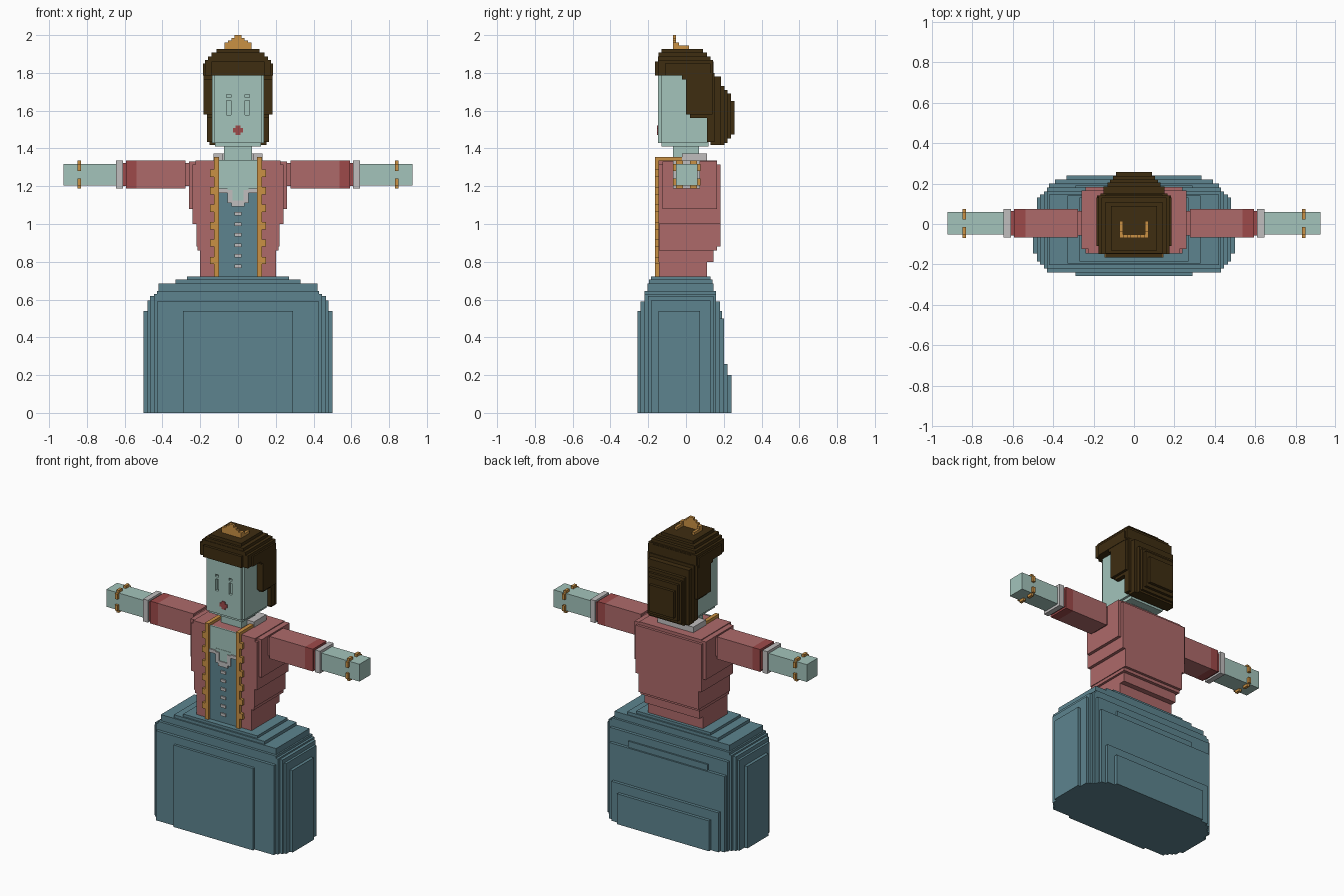
import bpy, bmesh

if "Cube" in bpy.data.objects:
    bpy.data.objects.remove(bpy.data.objects["Cube"], do_unlink=True)


def material(name, r, g, b):
    lin = [((c / 255 + 0.055) / 1.055) ** 2.4 for c in (r, g, b)] + [1.0]
    m = bpy.data.materials.new(name)
    m.use_nodes = True
    m.diffuse_color = lin
    m.node_tree.nodes["Principled BSDF"].inputs["Base Color"].default_value = lin
    return m


SKIN = material("pale_green_skin", 163, 196, 187)
RED = material("dusty_red_cloth", 174, 106, 106)
DARK_RED = material("deep_red", 158, 74, 74)
TEAL = material("teal_cloth", 93, 132, 143)
HAIR = material("dark_brown_hair", 62, 45, 17)
GOLD = material("gold", 202, 145, 68)
WHITE = material("grey_white_trim", 192, 190, 190)


def build(name, mat, boxes):
    """One object from boxes given as (x0, x1, y0, y1, z0, z1)."""
    bm = bmesh.new()
    for x0, x1, y0, y1, z0, z1 in boxes:
        verts = bmesh.ops.create_cube(bm, size=1)["verts"]
        for v in verts:
            v.co = (x1 if v.co.x > 0 else x0,
                    y1 if v.co.y > 0 else y0,
                    z1 if v.co.z > 0 else z0)
    bmesh.ops.recalc_face_normals(bm, faces=bm.faces)
    mesh = bpy.data.meshes.new(name)
    bm.to_mesh(mesh)
    bm.free()
    mesh.materials.append(mat)
    obj = bpy.data.objects.new(name, mesh)
    bpy.context.collection.objects.link(obj)


def centred(boxes):
    """Boxes (half width, y0, y1, z0, z1) centred on x = 0."""
    return [(-b[0], *b) for b in boxes]


def flip(boxes):
    return [(-b[1], -b[0], *b[2:]) for b in boxes]


def pair(name, mat, boxes):
    build("left_" + name, mat, boxes)
    build("right_" + name, mat, flip(boxes))


# Skirt: nested blocks giving stepped, rounded edges
build("skirt", TEAL, centred([
    (0.50, -0.145, 0.075, 0, 0.54),
    (0.48, -0.185, 0.13, 0, 0.595),
    (0.465, -0.20, 0.145, 0, 0.62),
    (0.445, -0.22, 0.16, 0, 0.63),
    (0.43, -0.24, 0.18, 0, 0.59),
    (0.29, -0.257, 0.19, 0, 0.54),
    (0.42, -0.203, 0.145, 0, 0.685),
    (0.43, -0.22, 0.16, 0, 0.645),
    (0.33, -0.195, 0.14, 0, 0.705),
    (0.27, -0.185, 0.13, 0, 0.722),
    (0.42, -0.18, 0.20, 0, 0.50),
    (0.39, -0.18, 0.22, 0, 0.26),
    (0.335, -0.18, 0.24, 0, 0.20),
]))

# Jacket body, tapering to the waist
build("jacket", RED, centred([
    (0.26, -0.125, 0.165, 1.08, 1.33),
    (0.24, -0.145, 0.182, 1.00, 1.315),
    (0.225, -0.145, 0.165, 1.00, 1.335),
    (0.22, -0.144, 0.182, 0.88, 1.10),
    (0.215, -0.143, 0.165, 0.86, 1.00),
    (0.20, -0.145, 0.145, 0.80, 1.00),
    (0.20, -0.144, 0.11, 0.72, 0.90),
]))

# Chest, bodice, neckline and fastenings
build("bodice", TEAL, centred([(0.102, -0.149, -0.14, 0.722, 1.17)]))
build("chest", SKIN, centred([(0.102, -0.149, -0.14, 1.17, 1.338),
                              (0.055, -0.151, -0.14, 1.12, 1.2)]))
neckline = [(0.055, 0.10, -0.157, -0.145, 1.165, 1.187),
            (0.03, 0.055, -0.157, -0.145, 1.11, 1.18),
            (0.0, 0.035, -0.157, -0.145, 1.092, 1.125)]
build("neckline_trim", WHITE, neckline + flip(neckline))
build("buttons", WHITE, centred([
    (0.018, -0.157, -0.145, 1.046 - 0.0556 * i, 1.064 - 0.0556 * i)
    for i in range(6)]))

# Gold jacket edging with tabs, folding over the shoulders
edging = [(0.10, 0.126, -0.165, -0.14, 0.722, 1.354),
          (0.10, 0.126, -0.165, -0.02, 1.33, 1.354)]
edging += [(0.10, 0.147, -0.165, -0.14, 1.25 - 0.0926 * i, 1.288 - 0.0926 * i)
           for i in range(6)]
pair("jacket_edging", GOLD, edging)

# Collar
collar = [(0.08, 0.13, -0.02, 0.11, 1.33, 1.372)]
build("collar", WHITE, collar + flip(collar)
      + [(-0.10, 0.10, 0.07, 0.11, 1.33, 1.372)])

# Arms
pair("sleeve", RED, [(0.24, 0.54, -0.058, 0.064, 1.20, 1.322),
                     (0.277, 0.537, -0.068, 0.075, 1.188, 1.335)])
pair("sleeve_cuff", DARK_RED, [(0.537, 0.593, -0.068, 0.075, 1.188, 1.335),
                               (0.59, 0.612, -0.058, 0.064, 1.20, 1.322)])
pair("wrist_band", WHITE, [(0.61, 0.645, -0.068, 0.075, 1.188, 1.335)])
pair("hand", SKIN, [(0.64, 0.923, -0.053, 0.06, 1.204, 1.318)])

# Bracelets: two gold tabs on each face of the wrist
tabs = []
for s in (-1, 1):
    for a in (0.019, -0.056):
        y, z = 0.0035 + a, 1.261 + a
        ey, ez = 0.0035 + s * 0.062, 1.261 + s * 0.064
        tabs.append((0.832, 0.85, y, y + 0.037, ez - 0.01, ez + 0.01))
        tabs.append((0.832, 0.85, ey - 0.01, ey + 0.01, z, z + 0.037))
pair("bracelet", GOLD, tabs)

# Neck and head; gaps in the front layer form sunken eyes and brows
build("neck", SKIN, centred([(0.074, -0.07, 0.07, 1.30, 1.43)]))
F0, F1 = -0.148, -0.13
face = [(0.06, 0.125, F0, F1, 1.43, 1.80)]
face += [(0.037, 0.06, F0, F1, a, b)
         for a, b in ((1.43, 1.578), (1.655, 1.67), (1.685, 1.80))]
build("head", SKIN, centred([
    (0.137, -0.13, 0.12, 1.43, 1.80),
    (0.122, -0.13, 0.12, 1.41, 1.80),
    (0.037, F0, F1, 1.43, 1.80),
]) + face + flip(face))
build("mouth", DARK_RED, centred([(0.026, -0.153, -0.145, 1.484, 1.508),
                                  (0.014, -0.153, -0.145, 1.47, 1.522)]))

# Hair: stepped cap, side locks and a layered mass at the back
build("hair_cap", HAIR, centred([
    (0.185, -0.11, 0.13, 1.785, 1.85),
    (0.175, -0.148, 0.142, 1.785, 1.868),
    (0.14, -0.165, 0.145, 1.785, 1.86),
    (0.16, -0.148, 0.13, 1.785, 1.888),
    (0.14, -0.145, 0.11, 1.785, 1.907),
    (0.115, -0.13, 0.09, 1.785, 1.927),
]))
pair("side_hair", HAIR, [(0.13, 0.182, 0.0, 0.14, 1.58, 1.80),
                         (0.13, 0.182, -0.02, 0.14, 1.765, 1.80),
                         (0.13, 0.165, 0.02, 0.14, 1.562, 1.80)])
build("back_hair", HAIR, centred([
    (0.165, 0.11, 0.15, 1.435, 1.80),
    (0.15, 0.13, 0.185, 1.417, 1.78),
    (0.13, 0.13, 0.205, 1.417, 1.73),
    (0.12, 0.13, 0.22, 1.43, 1.71),
    (0.105, 0.13, 0.238, 1.452, 1.69),
    (0.09, 0.13, 0.257, 1.475, 1.65),
]))

# Tiara: stepped front with two side arms
build("tiara", GOLD, centred([(w, -0.07, -0.053, 1.90, z) for w, z in (
    (0.072, 1.962), (0.052, 1.972), (0.035, 1.985), (0.018, 2.0))])
    + [(x, x + 0.017, -0.07, y, 1.90, z) for x in (-0.072, 0.055)
       for y, z in ((-0.037, 1.962), (0.016, 1.945))])
